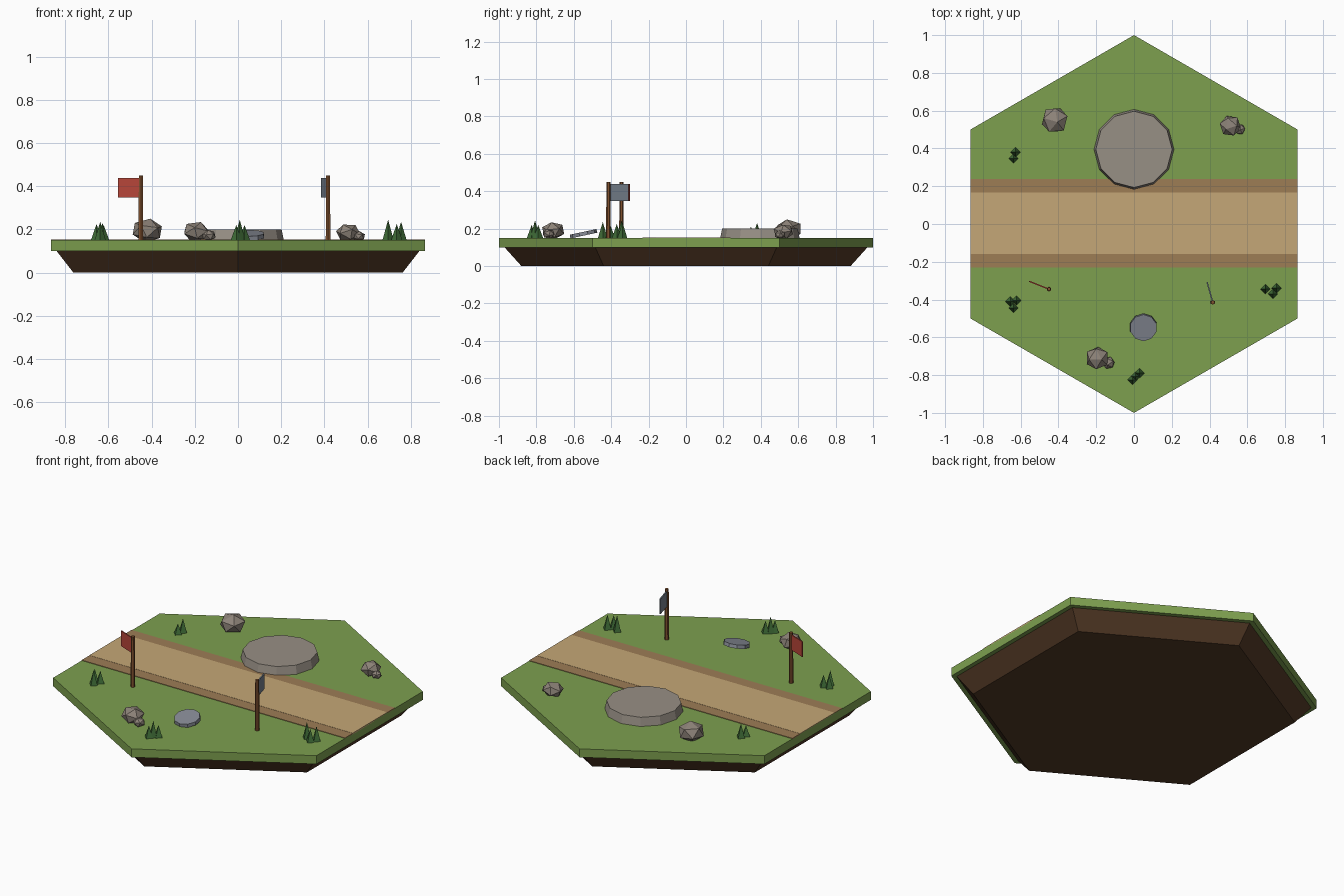
import bpy, math
from mathutils import Vector

if "Cube" in bpy.data.objects:
    bpy.data.objects.remove(bpy.data.objects["Cube"])


def mat(name, r, g, b):
    m = bpy.data.materials.new(name)
    m.diffuse_color = [(c / 255) ** 2.2 for c in (r, g, b)] + [1]
    m.use_nodes = True
    m.node_tree.nodes["Principled BSDF"].inputs["Base Color"].default_value = m.diffuse_color
    return m


GRASS = mat("grass", 124, 158, 80)
SOIL = mat("soil", 84, 60, 42)
PATH = mat("path", 196, 166, 118)
VERGE = mat("verge", 156, 124, 86)
STONE = mat("stone", 150, 142, 132)
SLATE = mat("slate", 132, 136, 146)
ROCK = mat("rock", 140, 130, 120)
LEAF = mat("leaf", 66, 108, 58)
WOOD = mat("wood", 128, 82, 50)
RED = mat("red", 182, 72, 60)
BLUE = mat("blue_grey", 118, 128, 140)
TOP = 0.15


def finish(name, m):
    o = bpy.context.object
    o.name = name
    o.data.materials.append(m)
    return o


def cone(name, m, n, r1, r2, x, y, z0, z1, rot=(0, 0, 0)):
    bpy.ops.mesh.primitive_cone_add(vertices=n, radius1=r1, radius2=r2, depth=z1 - z0,
                                    location=(x, y, (z0 + z1) / 2), rotation=rot)
    return finish(name, m)


def box(name, m, size, loc, yaw=0):
    bpy.ops.mesh.primitive_cube_add(size=1, location=loc, rotation=(0, 0, yaw))
    o = finish(name, m)
    o.scale = size
    return o


# Hexagonal tile: tapered soil under a grass slab
cone("soil_base", SOIL, 6, 0.88, 0.97, 0, 0, 0, 0.10)
cone("grass_slab", GRASS, 6, 1, 1, 0, 0, 0.10, TOP)

# Road with darker verges, running edge to edge
W = math.sqrt(3)
box("road", PATH, (W, 0.325, 0.008), (0, 0.003, TOP))
for s, side in ((1, "back"), (-1, "front")):
    box(side + "_verge", VERGE, (W, 0.072, 0.006), (0, 0.003 + s * 0.1985, TOP))

# Round stone platform and a tilted flat stone
cone("stone_platform", STONE, 12, 0.212, 0.202, 0, 0.395, TOP, 0.20)
cone("flat_stone", SLATE, 10, 0.074, 0.072, 0.05, -0.548, 0.163, 0.183,
     (math.radians(12), 0, 0))

# Faceted rocks: x, y, z centre, radius, height factor, turn
rocks = [(-0.42, 0.55, 0.195, 0.075, 0.75, 0.4),
         (0.51, 0.52, 0.185, 0.058, 0.75, 1.1),
         (0.56, 0.502, 0.168, 0.030, 0.8, 0.2),
         (-0.195, -0.71, 0.19, 0.064, 0.75, 0.7),
         (-0.135, -0.735, 0.172, 0.034, 0.8, 1.5)]
for i, (x, y, z, r, h, t) in enumerate(rocks):
    bpy.ops.mesh.primitive_ico_sphere_add(subdivisions=1, radius=r, location=(x, y, z),
                                          rotation=(t * 0.5, t * 0.3, t))
    o = finish(f"rock_{i}", ROCK)
    mw = o.rotation_euler.to_matrix()
    for v in o.data.vertices:
        p = mw @ v.co
        v.co = (p.x, p.y, p.z * h)
    o.rotation_euler = (0, 0, 0)

# Grass tufts: four-sided spikes x, y, height
tufts = [(0.695, -0.345, 0.095), (0.735, -0.37, 0.075), (0.755, -0.34, 0.085),
         (-0.655, -0.41, 0.075), (-0.638, -0.445, 0.085), (-0.622, -0.405, 0.07),
         (-0.628, 0.38, 0.08), (-0.638, 0.347, 0.06),
         (-0.008, -0.825, 0.07), (0.008, -0.807, 0.095), (0.03, -0.79, 0.07)]
for i, (x, y, h) in enumerate(tufts):
    cone(f"tuft_{i}", LEAF, 4, 0.026, 0, x, y, TOP, TOP + h)

# Signposts with thin flags pointing from post to tip
for name, m, a, b in (("red", RED, (-0.45, -0.345), (-0.555, -0.303)),
                      ("blue", BLUE, (0.417, -0.415), (0.387, -0.308))):
    cone(name + "_flag_post", WOOD, 6, 0.0125, 0.0105, *a, TOP, 0.45)
    a, b = Vector(a), Vector(b)
    c, d = (a + b) / 2, b - a
    box(name + "_flag", m, (d.length, 0.007, 0.09), (c.x, c.y, 0.393), math.atan2(d.y, d.x))
